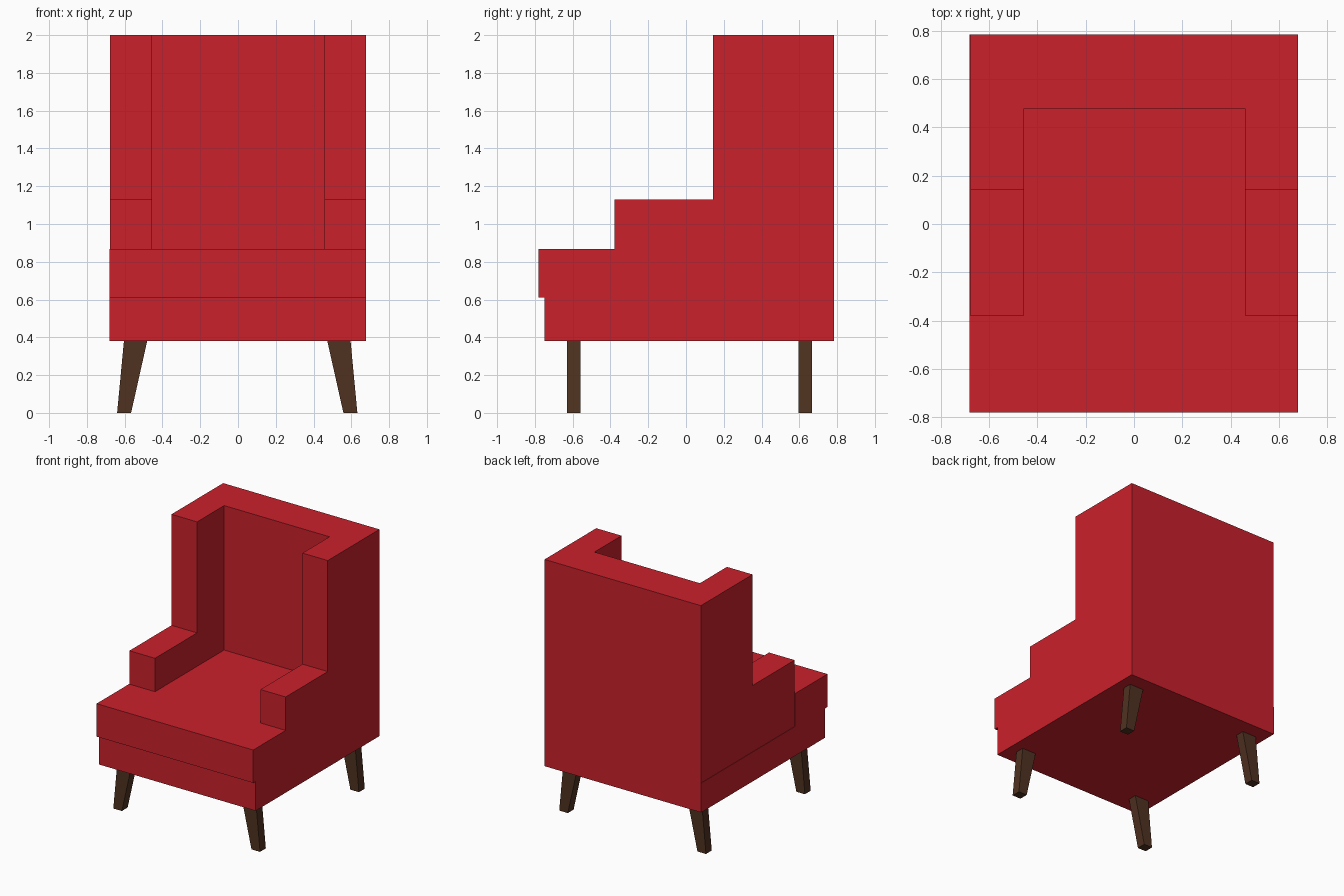
import bpy, bmesh

if "Cube" in bpy.data.objects:
    bpy.data.objects.remove(bpy.data.objects["Cube"])


def material(name, color):
    m = bpy.data.materials.new(name)
    m.diffuse_color = (*color, 1)
    m.use_nodes = True
    m.node_tree.nodes["Principled BSDF"].inputs["Base Color"].default_value = m.diffuse_color
    return m


RED = material("red upholstery", (0.59, 0.015, 0.025))
WOOD = material("dark brown wood", (0.078, 0.032, 0.015))


def loft(name, bottom, top, z0, z1, mat):
    """Closed solid between two matching plan outlines."""
    bm = bmesh.new()
    lo = [bm.verts.new((x, y, z0)) for x, y in bottom]
    hi = [bm.verts.new((x, y, z1)) for x, y in top]
    bm.faces.new(lo[::-1])
    bm.faces.new(hi)
    n = len(lo)
    for i in range(n):
        j = (i + 1) % n
        bm.faces.new((lo[i], lo[j], hi[j], hi[i]))
    bmesh.ops.recalc_face_normals(bm, faces=bm.faces)
    me = bpy.data.meshes.new(name)
    bm.to_mesh(me)
    bm.free()
    me.materials.append(mat)
    ob = bpy.data.objects.new(name, me)
    bpy.context.collection.objects.link(ob)
    return ob


def prism(name, outline, z0, z1, mat):
    return loft(name, outline, outline, z0, z1, mat)


def rect(x0, x1, y0, y1):
    return [(x0, y0), (x1, y0), (x1, y1), (x0, y1)]


OUT_L, OUT_R = -0.677, 0.678      # outer sides of the shell
IN_L, IN_R = -0.455, 0.459        # inner sides of the arms
ARM_Y, WING_Y, PANEL_Y, BACK_Y = -0.378, 0.143, 0.478, 0.783

# base frame
prism("base_frame", rect(-0.68, 0.678, -0.75, BACK_Y), 0.38, 0.61, RED)

# T-shaped seat cushion, wide in front of the arms
prism("seat_cushion", [(-0.68, -0.78), (0.678, -0.78), (0.678, ARM_Y), (IN_R, ARM_Y),
                       (IN_R, PANEL_Y), (IN_L, PANEL_Y), (IN_L, ARM_Y), (-0.68, ARM_Y)],
      0.61, 0.868, RED)

# U-shaped back with wings
prism("winged_back", [(OUT_L, WING_Y), (IN_L, WING_Y), (IN_L, PANEL_Y), (IN_R, PANEL_Y),
                      (IN_R, WING_Y), (OUT_R, WING_Y), (OUT_R, BACK_Y), (OUT_L, BACK_Y)],
      0.61, 2.0, RED)

# armrests
prism("left_armrest", rect(OUT_L, IN_L, ARM_Y, WING_Y), 0.61, 1.13, RED)
prism("right_armrest", rect(IN_R, OUT_R, ARM_Y, WING_Y), 0.61, 1.13, RED)

# splayed tapered legs
for end, y in (("front", -0.594), ("back", 0.631)):
    for side, s in (("left", -1), ("right", 1)):
        def section(a, b):
            xa, xb = sorted((s * a - 0.004, s * b - 0.004))
            return rect(xa, xb, y - 0.036, y + 0.036)
        loft(f"{end}_{side}_leg", section(0.562, 0.636), section(0.477, 0.6), 0, 0.38, WOOD)
